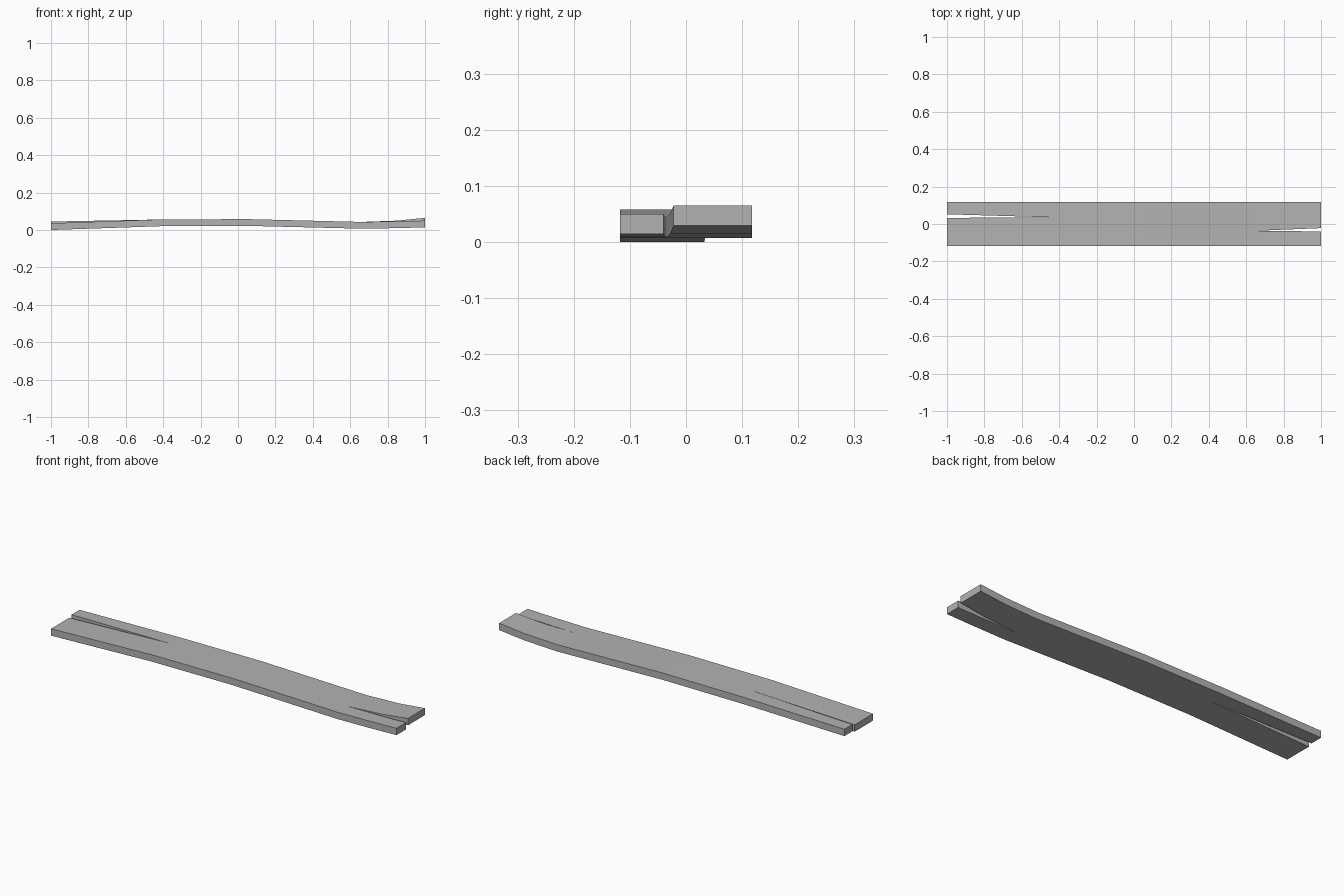
import bpy
import bmesh

cube = bpy.data.objects.get("Cube")
if cube:
    bpy.data.objects.remove(cube, do_unlink=True)

HALF_WIDTH = 0.118
THICKNESS = 0.036

# Stations along the board: x, top height of front and back strips,
# opening (0 to 1) of the left-hand and right-hand splits
STATIONS = [
    (-1.0, 0.037, 0.046, 1.0, 0.0),
    (-0.42, 0.057, 0.057, 0.0, 0.0),
    (0.05, 0.059, 0.059, 0.0, 0.0),
    (0.66, 0.044, 0.044, 0.0, 0.0),
    (0.85, 0.047, 0.051, 0.0, 0.55),
    (1.0, 0.051, 0.066, 0.0, 1.0),
]


def section(bm, x, front, back, split_a, split_b):
    """Vertices across the board, with a doubled vertex at each split."""
    middle = front if split_a else back
    rows = [
        (-HALF_WIDTH, front),
        (-0.036 - 0.004 * split_b, front),
        (-0.036 + 0.014 * split_b, middle),
        (0.035 - 0.002 * split_a, middle),
        (0.035 + 0.017 * split_a, back),
        (HALF_WIDTH, back),
    ]
    return [bm.verts.new((x, y, z)) for y, z in rows]


# Top surface made of three strips, joined wherever the splits are closed
bm = bmesh.new()
sections = [section(bm, *s) for s in STATIONS]
for a, b in zip(sections, sections[1:]):
    for i in (0, 2, 4):
        bm.faces.new((a[i], b[i], b[i + 1], a[i + 1]))
bmesh.ops.remove_doubles(bm, verts=bm.verts[:], dist=0.0005)

# Thickness, including the walls of the splits
result = bmesh.ops.extrude_face_region(bm, geom=bm.faces[:], use_keep_orig=True)
lower = [g for g in result["geom"] if isinstance(g, bmesh.types.BMVert)]
bmesh.ops.translate(bm, verts=lower, vec=(0, 0, -THICKNESS))
bmesh.ops.recalc_face_normals(bm, faces=bm.faces[:])
lowest = min(v.co.z for v in bm.verts)
bmesh.ops.translate(bm, verts=bm.verts[:], vec=(0, 0, -lowest))

mesh = bpy.data.meshes.new("warped_plank")
bm.to_mesh(mesh)
bm.free()
plank = bpy.data.objects.new("warped_plank", mesh)
bpy.context.collection.objects.link(plank)

# Plain grey
grey = bpy.data.materials.new("weathered_grey")
grey.use_nodes = True
colour = (0.45, 0.45, 0.45, 1.0)
grey.diffuse_color = colour
grey.node_tree.nodes["Principled BSDF"].inputs["Base Color"].default_value = colour
mesh.materials.append(grey)
